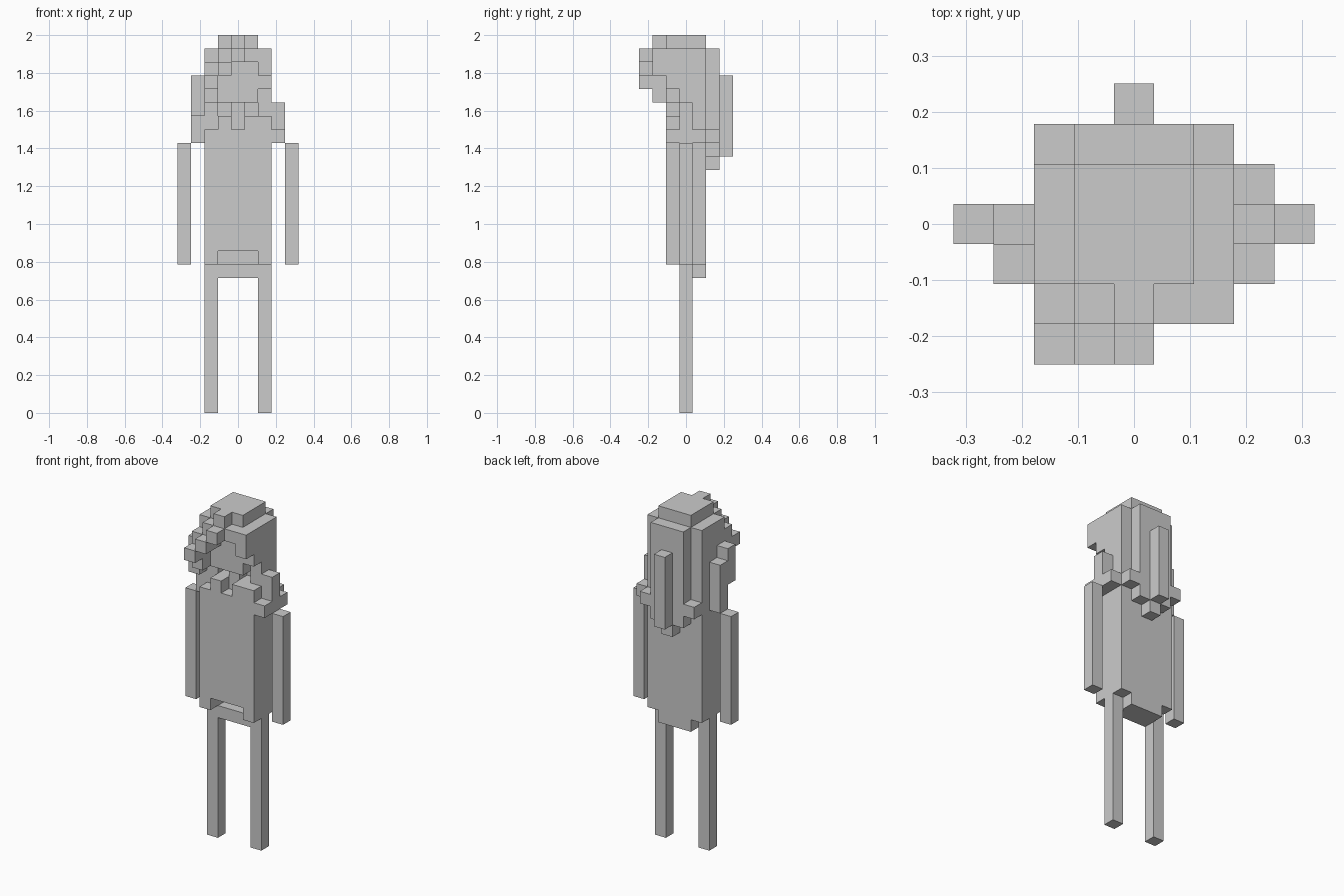
import bpy, bmesh
from mathutils import Vector

if "Cube" in bpy.data.objects:
    bpy.data.objects.remove(bpy.data.objects["Cube"])

U = 2 / 28  # block size
parts = {}  # part name -> set of filled blocks


def column(x, y, z0, z1=None):
    """Upright run of blocks."""
    return {(x, y, z) for z in range(z0, (z0 if z1 is None else z1) + 1)}


def slab(w, ys, z0, z1=None):
    """Blocks spanning -w..w across x."""
    return set().union(*(column(x, y, z0, z1) for x in range(-w, w + 1) for y in ys))


def mirrored(name, blocks):
    parts["right_" + name] = blocks
    parts["left_" + name] = {(-x, y, z) for x, y, z in blocks}


depth = range(-1, 2)

# limbs
mirrored("leg", column(2, 0, 0, 10))
mirrored("arm", column(4, 0, 11, 19))

# torso with an arch cut into the front hem
parts["torso"] = slab(2, depth, 11, 20) - slab(1, (-1, 0), 11)
parts["hem"] = slab(1, (0, 1), 10)
parts["collar"] = set().union(*(column(x, -1, 21) for x in (-1, 1, 2)))
parts["neck"] = slab(1, (0, 1), 21) | slab(1, (1,), 22) | column(0, 0, 22)

# head and crown
parts["head"] = slab(1, depth, 23, 27)
parts["crown_tuft"] = column(0, -2, 27)

# swept fringe stepping down to the left
for k in range(3):
    parts.setdefault("fringe", set()).update(column(-k, -3, 26 - k))
    parts["fringe"] |= column(k, -2, 26 - k // 2, 26)
parts["fringe"] |= column(-1, -2, 25, 26) | column(-2, -2, 23, 25)

# hair at the sides
mirrored("side_hair", column(2, 0, 21, 26) | column(2, 1, 21, 26) | column(2, -1, 24, 26))
parts["left_side_hair"] |= column(-2, -1, 23)

# locks on the shoulders
mirrored("shoulder_lock", column(3, 0, 20, 22))
parts["right_shoulder_lock"] |= column(3, -1, 20) | column(3, 1, 20)
parts["left_shoulder_lock"] |= column(-3, 0, 23) | column(-3, -1, 22, 24)

# back hair tapering to the middle, with a ponytail over it
parts["back_hair"] = set().union(*(
    column(x, 2, 18 + abs(x), 26 if abs(x) < 2 else 20) for x in range(-2, 3)))
parts["ponytail"] = column(0, 3, 19, 24)

solid = set().union(*parts.values())


def build(name, blocks):
    """Make one part, leaving out faces buried against neighbouring blocks."""
    bm = bmesh.new()
    for c in sorted(blocks):
        for axis in range(3):
            for s in (-1, 1):
                normal = Vector()
                normal[axis] = s
                if tuple(round(p + q) for p, q in zip(c, normal)) in solid:
                    continue
                u = Vector()
                u[(axis + 1) % 3] = 0.5
                v = normal.cross(u)
                mid = Vector(c) + Vector((0, 0, 0.5)) + normal * 0.5
                corners = (mid - u - v, mid + u - v, mid + u + v, mid - u + v)
                bm.faces.new([bm.verts.new(p * U) for p in corners])
    # weld and merge flat areas
    bmesh.ops.remove_doubles(bm, verts=bm.verts[:], dist=1e-4)
    bmesh.ops.dissolve_limit(bm, angle_limit=0.01, verts=bm.verts[:], edges=bm.edges[:])
    mesh = bpy.data.meshes.new(name)
    bm.to_mesh(mesh)
    bm.free()
    bpy.context.collection.objects.link(bpy.data.objects.new(name, mesh))


for name, blocks in parts.items():
    build(name, blocks)
